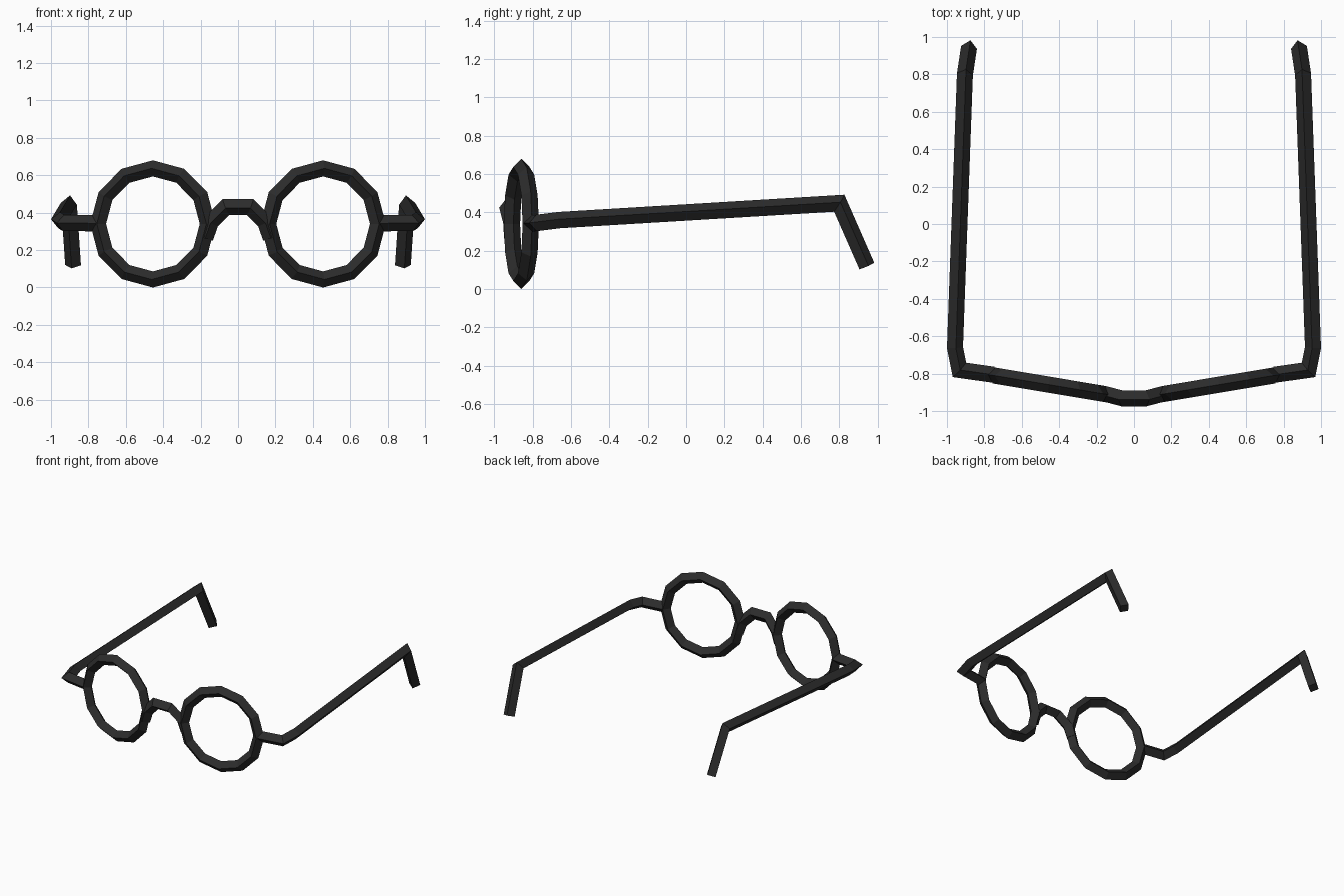
import bpy, bmesh, math
from mathutils import Vector, Matrix

if "Cube" in bpy.data.objects:
    bpy.data.objects.remove(bpy.data.objects["Cube"])

R = 0.043  # half-diagonal of the square wire section

black = bpy.data.materials.new("black_frame")
black.diffuse_color = (0.025, 0.025, 0.025, 1)
black.use_nodes = True
black.node_tree.nodes["Principled BSDF"].inputs["Base Color"].default_value = black.diffuse_color


def sweep(name, points, normal):
    """Mitred sweep of a diamond section along a path; normal fixes its roll."""
    pts = [Vector(p) for p in points]
    dirs = [(b - a).normalized() for a, b in zip(pts, pts[1:])]
    u = Vector(normal)
    u = (u - dirs[0] * u.dot(dirs[0])).normalized()
    v = dirs[0].cross(u)
    ring = [pts[0] + o * R for o in (u, v, -u, -v)]
    bm = bmesh.new()
    prev = [bm.verts.new(p) for p in ring]
    bm.faces.new(prev[::-1])
    for i, d in enumerate(dirs):
        n = d + dirs[i + 1] if i + 1 < len(dirs) else d
        ring = [p + d * ((pts[i + 1] - p).dot(n) / d.dot(n)) for p in ring]
        cur = [bm.verts.new(p) for p in ring]
        for k in range(4):
            j = (k + 1) % 4
            bm.faces.new((prev[k], prev[j], cur[j], cur[k]))
        prev = cur
    bm.faces.new(prev)
    bmesh.ops.recalc_face_normals(bm, faces=bm.faces[:])
    me = bpy.data.meshes.new(name)
    bm.to_mesh(me)
    bm.free()
    ob = bpy.data.objects.new(name, me)
    bpy.context.collection.objects.link(ob)
    me.materials.append(black)
    return ob


def mirror(ob):
    ob.modifiers.new("Mirror", 'MIRROR').use_mirror_merge = False


# Lens rims: 12-sided rings, angled back toward the temples
bpy.ops.mesh.primitive_torus_add(major_segments=12, minor_segments=4,
                                 major_radius=0.297, minor_radius=R)
rims = bpy.context.object
rims.name = "lens_rims"
rims.data.transform(Matrix.Translation((-0.455, -0.859, 0.34))
                    @ Matrix.Rotation(math.radians(-9.5), 4, 'Z')
                    @ Matrix.Rotation(math.radians(90), 4, 'X'))
rims.data.materials.append(black)
for p in rims.data.polygons:
    p.use_smooth = False
mirror(rims)

# Nose bridge: arch that runs down into both rims
half = [(0.175, -0.906, 0.265), (0.145, -0.911, 0.35), (0.065, -0.932, 0.43)]
sweep("nose_bridge", [(-x, y, z) for x, y, z in half] + half[::-1], (0, -1, 0))

# Temples: end piece, hinge corner, long arm and ear hook
temples = sweep("temples", [(-0.75, -0.806, 0.343), (-0.933, -0.78, 0.345),
                            (-0.957, -0.66, 0.36), (-0.904, 0.80, 0.448),
                            (-0.882, 0.944, 0.12)], (0, 0, 1))
mirror(temples)
